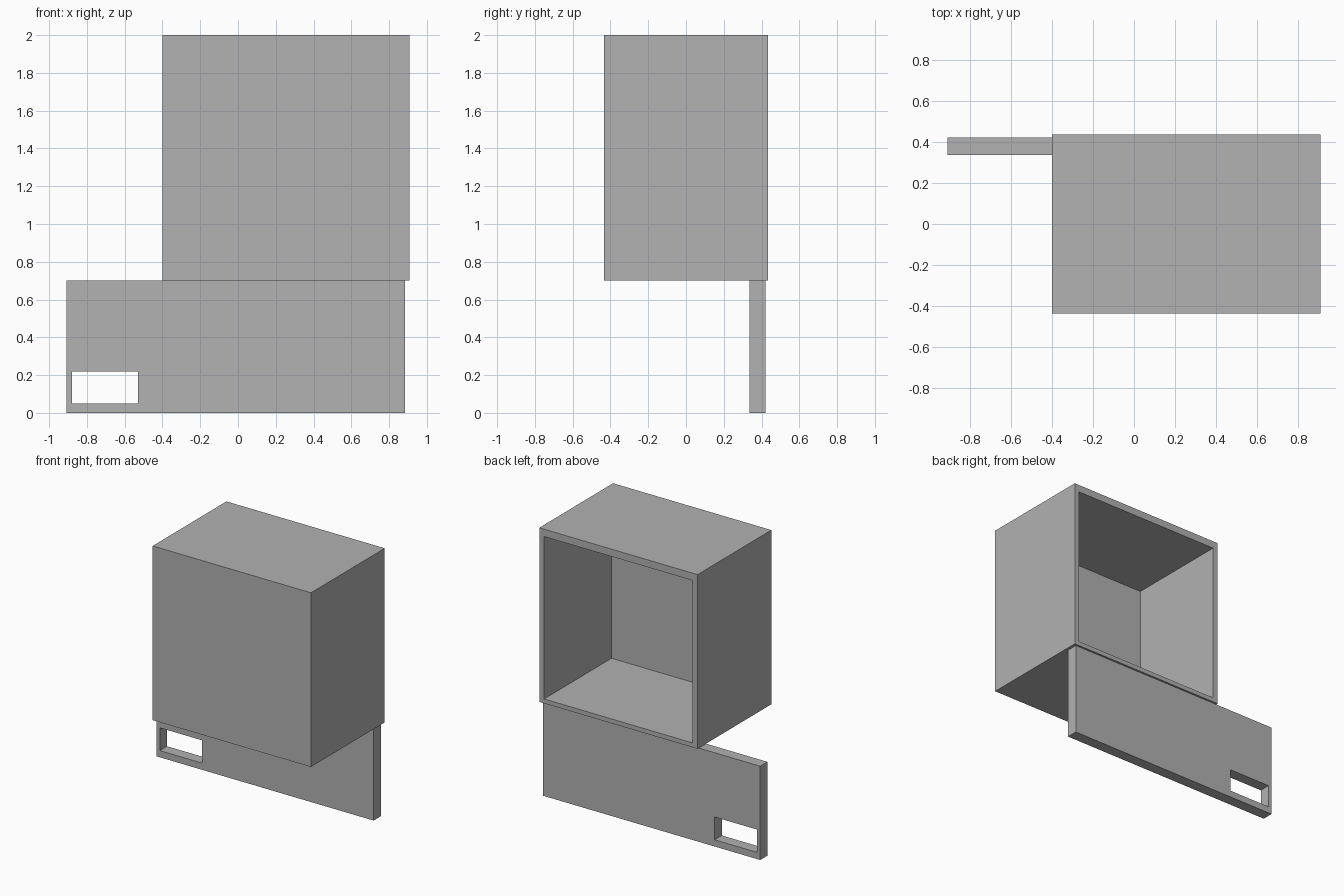
import bpy, bmesh

if "Cube" in bpy.data.objects:
    bpy.data.objects.remove(bpy.data.objects["Cube"])

grey = bpy.data.materials.new("plain grey")
grey.diffuse_color = (0.445, 0.445, 0.445, 1)
grey.use_nodes = True
grey.node_tree.nodes["Principled BSDF"].inputs["Base Color"].default_value = grey.diffuse_color


def block_with_opening(name, outer, inner, y_front, y_back, y_floor=None):
    """Block along y with a rectangular opening in its back.
    outer / inner = (x0, x1, z0, z1); y_floor closes the opening, None cuts through."""
    bm = bmesh.new()

    def ring(rect, y):
        x0, x1, z0, z1 = rect
        return [bm.verts.new((x, y, z)) for x, z in ((x0, z0), (x1, z0), (x1, z1), (x0, z1))]

    def bridge(a, b):
        for i in range(4):
            j = (i + 1) % 4
            bm.faces.new((a[i], a[j], b[j], b[i]))

    front, back = ring(outer, y_front), ring(outer, y_back)
    rim = ring(inner, y_back)
    end = ring(inner, y_front if y_floor is None else y_floor)
    bridge(front, back)
    bridge(back, rim)
    bridge(rim, end)
    if y_floor is None:
        bridge(end, front)
    else:
        bm.faces.new(front)
        bm.faces.new(end)
    bmesh.ops.recalc_face_normals(bm, faces=bm.faces)
    mesh = bpy.data.meshes.new(name)
    bm.to_mesh(mesh)
    bm.free()
    mesh.materials.append(grey)
    obj = bpy.data.objects.new(name, mesh)
    bpy.context.collection.objects.link(obj)
    return obj


# Hollow box, open at the back
block_with_opening("open_box", (-0.40, 0.907, 0.70, 2.0), (-0.36, 0.867, 0.733, 1.945),
                   -0.435, 0.435, y_floor=-0.36)

# Upright board below, with a rectangular slot cut through
block_with_opening("slotted_board", (-0.907, 0.885, 0.0, 0.70), (-0.88, -0.53, 0.05, 0.22),
                   0.335, 0.42)
